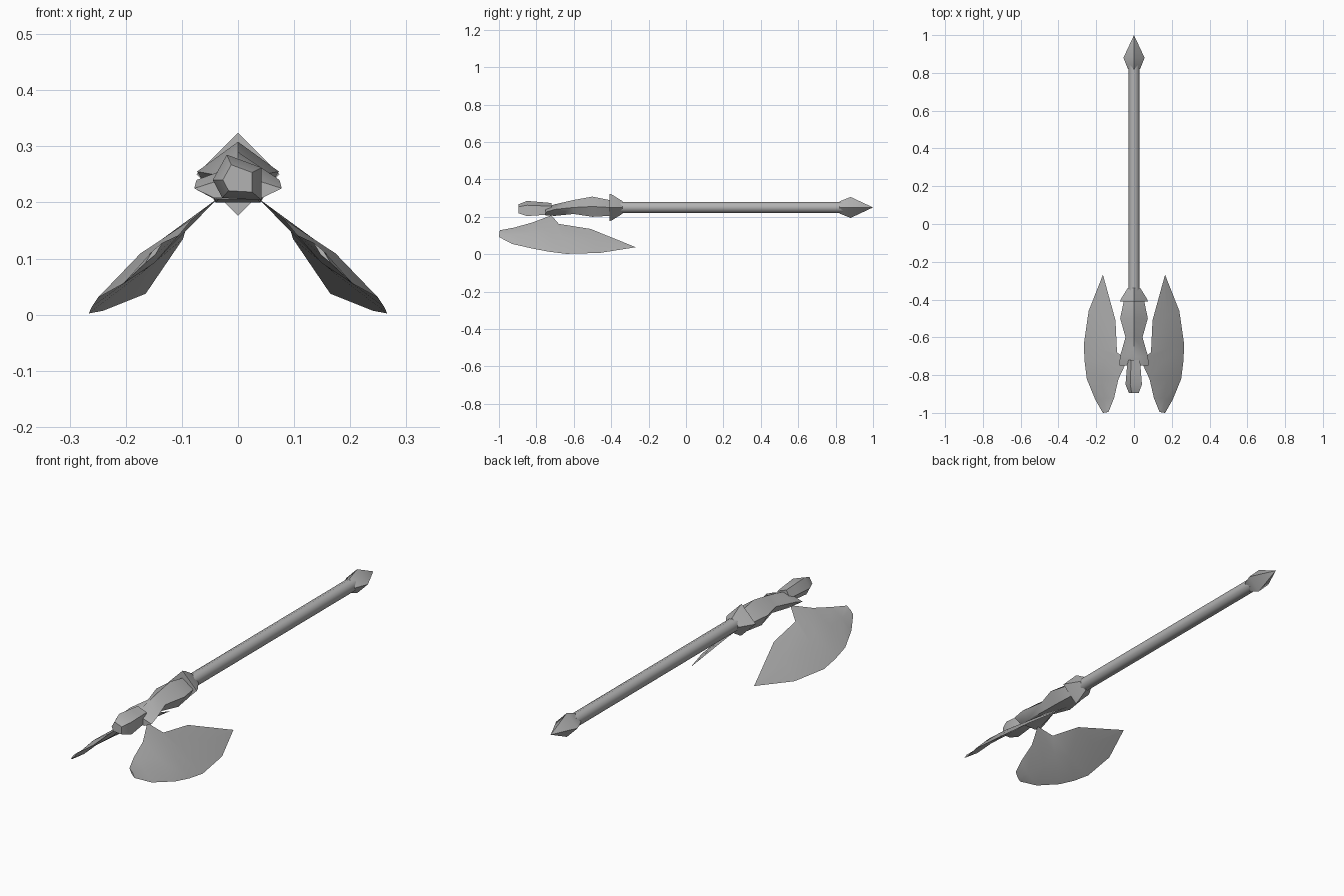
import bpy, bmesh, math
from mathutils import Vector

cube = bpy.data.objects.get("Cube")
if cube:
    bpy.data.objects.remove(cube, do_unlink=True)

steel = bpy.data.materials.new("grey steel")
steel.use_nodes = True
GREY = (0.45, 0.45, 0.45, 1)
steel.diffuse_color = GREY
steel.node_tree.nodes["Principled BSDF"].inputs["Base Color"].default_value = GREY

AXIS = 0.25  # height of the shaft axis


def loft(name, rings, angle=40):
    """Skin a list of equal-length point rings and cap both ends."""
    bm = bmesh.new()
    rows = [[bm.verts.new(p) for p in ring] for ring in rings]
    n = len(rows[0])
    for a, b in zip(rows, rows[1:]):
        for i in range(n):
            j = (i + 1) % n
            bm.faces.new((a[i], a[j], b[j], b[i]))
    bm.faces.new(rows[0])
    bm.faces.new(rows[-1])
    bmesh.ops.remove_doubles(bm, verts=bm.verts, dist=0.0005)
    bmesh.ops.recalc_face_normals(bm, faces=bm.faces)
    mesh = bpy.data.meshes.new(name)
    bm.to_mesh(mesh)
    bm.free()
    mesh.materials.append(steel)
    obj = bpy.data.objects.new(name, mesh)
    bpy.context.collection.objects.link(obj)
    bpy.ops.object.select_all(action='DESELECT')
    obj.select_set(True)
    bpy.context.view_layer.objects.active = obj
    bpy.ops.object.shade_smooth_by_angle(angle=math.radians(angle))
    return obj


def turned(name, sides, profile, angle=40):
    """Turn a (y, radius) profile about the shaft axis, with a corner on top."""
    turns = [2 * math.pi * i / sides for i in range(sides)]
    return loft(name, [[(r * math.sin(t), y, AXIS + r * math.cos(t)) for t in turns]
                       for y, r in profile], angle)


# Shaft, pommel and square collar
turned("shaft", 8, [(-0.42, 0.03), (0.84, 0.03)], 60)
turned("pommel", 4, [(0.82, 0.032), (0.88, 0.056), (1.0, 0.0001)])
turned("collar", 4, [(-0.41, 0.074), (-0.395, 0.068), (-0.34, 0.034)])

# Head socket: peaked top, wide shoulders, narrow flat underside
socket = []
for y, top, half, mid, low in [(-0.41, 0.29, 0.055, 0.25, 0.205),
                               (-0.50, 0.308, 0.073, 0.255, 0.20),
                               (-0.60, 0.29, 0.045, 0.25, 0.215),
                               (-0.70, 0.267, 0.074, 0.24, 0.205),
                               (-0.75, 0.25, 0.078, 0.225, 0.208)]:
    socket.append([(0, y, top), (half, y, mid), (half * 0.55, y, low),
                   (-half * 0.55, y, low), (-half, y, mid)])
loft("head_socket", socket, 50)

# Blunt front knob, an uneven five-sided block
outline = [(-0.02, 0.045), (0.042, 0.022), (0.042, -0.036), (-0.028, -0.032), (-0.045, 0.0)]
loft("front_knob", [[(x * s, y, 0.24 + z * s) for x, z in outline]
                    for y, s in [(-0.72, 0.75), (-0.77, 0.85), (-0.85, 1.0), (-0.895, 0.6)]], 50)

# Blades: lens sections from inner edge to cutting edge, mirrored
sections = []
for inner, outer, thick in [((0.135, -0.995, 0.128), (0.165, -1.0, 0.092), 0.004),
                            ((0.105, -0.92, 0.142), (0.205, -0.93, 0.055), 0.009),
                            ((0.082, -0.82, 0.17), (0.25, -0.82, 0.03), 0.012),
                            ((0.035, -0.72, 0.208), (0.261, -0.73, 0.013), 0.012),
                            ((0.09, -0.68, 0.162), (0.266, -0.64, 0.002), 0.01),
                            ((0.098, -0.51, 0.135), (0.24, -0.46, 0.007), 0.004),
                            ((0.164, -0.27, 0.038), (0.165, -0.27, 0.037), 0.0)]:
    a, b = Vector(inner), Vector(outer)
    mid = a.lerp(b, 0.5)
    out = Vector((0.66, 0, 0.75)) * thick
    sections.append([a, mid + out, b, mid - out])
blades = loft("blades", sections, 50)
mirror = blades.modifiers.new("Mirror", 'MIRROR')
mirror.use_mirror_merge = False
